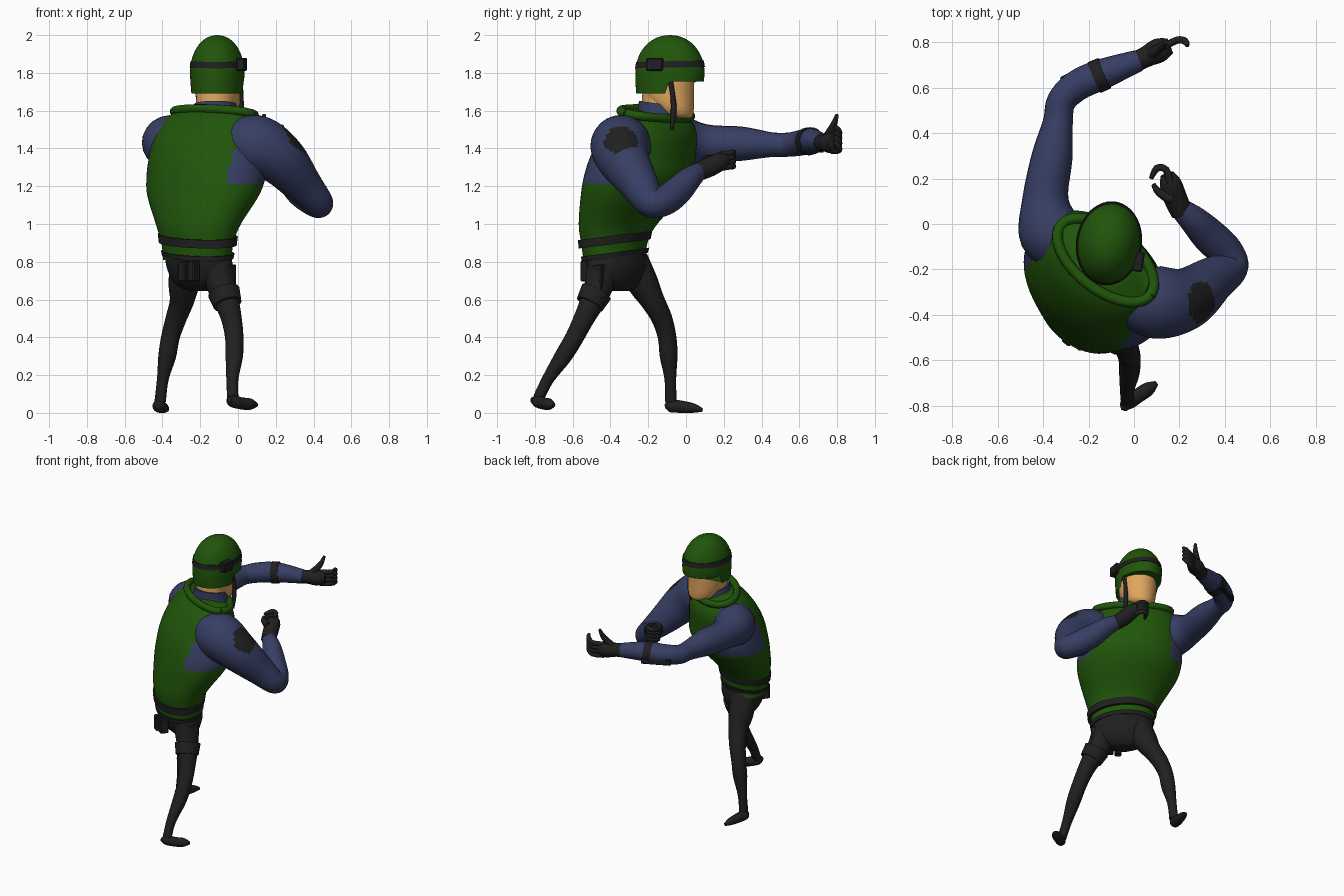
import bpy, bmesh, math
from mathutils import Vector, Matrix


def material(name, r, g, b):
    m = bpy.data.materials.new(name)
    m.diffuse_color = (r, g, b, 1)
    return m


GREEN = material("dark green", 0.015, 0.092, 0.003)
BLUE = material("navy cloth", 0.038, 0.048, 0.125)
BLACK = material("black gear", 0.014, 0.014, 0.014)
SKIN = material("skin", 0.74, 0.38, 0.11)
TORSO, HEAD = math.radians(-38), math.radians(-9)   # yaw of body and head


def finish(name, bm, mats, paint=None, angle=50):
    bmesh.ops.recalc_face_normals(bm, faces=bm.faces)
    if paint:
        for f in bm.faces:
            f.material_index = 1 if paint(f.calc_center_median()) else 0
    me = bpy.data.meshes.new(name)
    bm.to_mesh(me)
    bm.free()
    ob = bpy.data.objects.new(name, me)
    bpy.context.collection.objects.link(ob)
    for m in mats:
        me.materials.append(m)
    bpy.ops.object.select_all(action='DESELECT')
    ob.select_set(True)
    bpy.context.view_layer.objects.active = ob
    bpy.ops.object.shade_smooth_by_angle(angle=math.radians(angle))
    return ob


def spline(pts, sub):
    """Catmull-Rom through tuples of any length."""
    p = [pts[0]] + list(pts) + [pts[-1]]
    out = []
    for i in range(1, len(p) - 2):
        for k in range(sub):
            t = k / sub
            out.append([0.5 * (2 * b + (c - a) * t + (2 * a - 5 * b + 4 * c - d) * t * t
                               + (3 * b - a - 3 * c + d) * t ** 3)
                        for a, b, c, d in zip(p[i - 1], p[i], p[i + 1], p[i + 2])])
    return out + [list(pts[-1])]


def skin_rings(bm, rings):
    vs = [[bm.verts.new(v) for v in r] for r in rings]
    n = len(vs[0])
    for a, b in zip(vs, vs[1:]):
        for i in range(n):
            bm.faces.new((a[i], a[(i + 1) % n], b[(i + 1) % n], b[i]))
    bm.faces.new(vs[0])
    bm.faces.new(vs[-1])


def tube(name, pts, mats, sub=4, seg=20, paint=None):
    """Limb through (x, y, z, radius) points."""
    path = spline(pts, sub)
    c = [Vector(p[:3]) for p in path]
    rings, side = [], None
    for i, p in enumerate(path):
        t = (c[min(i + 1, len(c) - 1)] - c[max(i - 1, 0)]).normalized()
        side = t.orthogonal() if side is None else side - t * side.dot(t)
        side.normalize()
        up = t.cross(side)
        rings.append([c[i] + p[3] * (side * math.cos(a) + up * math.sin(a))
                      for a in (2 * math.pi * k / seg for k in range(seg))])
    bm = bmesh.new()
    skin_rings(bm, rings)
    return finish(name, bm, mats, paint)


def loft(name, rows, yaw, mats, sub=4, seg=48, tilt=0, paint=None, shape=None):
    """Stack of turned ellipses (z, cx, cy, half width, half depth)."""
    rings = []
    for z, cx, cy, a, b in spline(rows, sub):
        ring = []
        for k in range(seg):
            t = 2 * math.pi * k / seg
            u, f = a * math.cos(t), b * math.sin(t)
            x = u * math.cos(yaw) - f * math.sin(yaw)
            y = u * math.sin(yaw) + f * math.cos(yaw)
            zz = shape(z, f) if shape else z
            ring.append((cx + x, cy + y, zz + tilt * y))
        rings.append(ring)
    bm = bmesh.new()
    skin_rings(bm, rings)
    return finish(name, bm, mats, paint)


def box(name, loc, size, mat, yaw=0):
    bm = bmesh.new()
    m = Matrix.Translation(loc) @ Matrix.Rotation(yaw, 4, 'Z') @ Matrix.Diagonal((*size, 1))
    bmesh.ops.create_cube(bm, size=1, matrix=m)
    bmesh.ops.bevel(bm, geom=bm.edges[:], offset=min(size) * 0.15, segments=1, affect='EDGES')
    return finish(name, bm, [mat], angle=30)


# Vest, with the cloth showing at the armholes and a dipped neckline
def armhole(c):
    u = (c.x + 0.165) * math.cos(TORSO) + (c.y + 0.22) * math.sin(TORSO)
    return 1.22 < c.z < 1.57 and (u < -0.255 or u > 0.28)


def neckline(z, f):
    return z - max(0, z - 1.45) * 2.5 * max(f, 0)


loft("vest", [(0.81, -0.215, -0.375, 0.20, 0.145), (0.90, -0.215, -0.38, 0.212, 0.15),
              (1.0, -0.21, -0.36, 0.25, 0.178), (1.15, -0.185, -0.285, 0.328, 0.232),
              (1.25, -0.17, -0.25, 0.348, 0.25), (1.35, -0.17, -0.23, 0.335, 0.24),
              (1.45, -0.165, -0.2, 0.315, 0.218), (1.54, -0.15, -0.175, 0.28, 0.18),
              (1.60, -0.13, -0.16, 0.225, 0.13)], TORSO, [GREEN, BLUE], 5, 64,
     paint=armhole, shape=neckline)

# Raised vest collar
ring = []
for k in range(25):
    t = 2 * math.pi * k / 24
    u, f = 0.25 * math.cos(t), 0.13 * math.sin(t)
    ring.append((-0.125 + u * math.cos(TORSO) - f * math.sin(TORSO),
                 -0.16 + u * math.sin(TORSO) + f * math.cos(TORSO), 1.585 - 0.2 * f, 0.024))
tube("vest_collar", ring, [GREEN], 2, 10)

# Belts and hips
for name, z, h, g in (("upper_belt", 0.895, 0.045, 0.228), ("lower_belt", 0.825, 0.026, 0.209)):
    loft(name, [(z, -0.213, -0.378, g, g * 0.72), (z + h, -0.213, -0.375, g + 0.006, g * 0.72 + 0.006)],
         TORSO, [BLACK], 1, tilt=0.13)
loft("hips", [(0.645, -0.2, -0.35, 0.07, 0.05), (0.69, -0.2, -0.36, 0.16, 0.10),
              (0.77, -0.205, -0.365, 0.192, 0.135), (0.84, -0.21, -0.37, 0.195, 0.14)],
     TORSO, [BLACK])

# Legs: left one forward, right one trailing
tube("left_leg", [(-0.27, -0.285, 0.80, 0.09), (-0.287, -0.225, 0.68, 0.082), (-0.298, -0.175, 0.59, 0.064),
                  (-0.328, -0.128, 0.50, 0.055), (-0.358, -0.10, 0.40, 0.049), (-0.375, -0.092, 0.30, 0.047),
                  (-0.398, -0.083, 0.18, 0.031), (-0.412, -0.08, 0.06, 0.030)], [BLACK])
tube("right_leg", [(-0.12, -0.43, 0.80, 0.09), (-0.09, -0.46, 0.68, 0.078), (-0.06, -0.495, 0.59, 0.066),
                   (-0.035, -0.54, 0.50, 0.055), (-0.02, -0.59, 0.40, 0.049), (-0.02, -0.65, 0.30, 0.046),
                   (-0.03, -0.73, 0.18, 0.032), (-0.028, -0.78, 0.08, 0.030)], [BLACK])
tube("left_foot", [(-0.425, -0.11, 0.035, 0.012), (-0.42, -0.085, 0.037, 0.033), (-0.41, -0.03, 0.033, 0.033),
                   (-0.39, 0.04, 0.025, 0.025), (-0.375, 0.085, 0.015, 0.010)], [BLACK])
tube("right_foot", [(-0.045, -0.82, 0.07, 0.012), (-0.03, -0.79, 0.063, 0.032), (0.02, -0.755, 0.05, 0.032),
                    (0.065, -0.725, 0.046, 0.030), (0.10, -0.70, 0.042, 0.010)], [BLACK])

# Belt pouches and thigh holster
for i, x in enumerate((-0.285, -0.235)):
    box(f"belt_pouch_{i + 1}", (x, -0.505 - 0.02 * i, 0.75), (0.045, 0.06, 0.11), BLACK, TORSO)
tube("thigh_strap", [(-0.075, -0.475, 0.64, 0.086), (-0.055, -0.51, 0.575, 0.076)], [BLACK], 1)
box("holster", (-0.04, -0.465, 0.71), (0.03, 0.07, 0.15), BLACK, TORSO)


# Arms: left reaching forward, right bent with a shoulder patch
def patch(c):
    return (c - Vector((0.285, -0.345, 1.435))).length < 0.09


tube("left_arm", [(-0.29, -0.10, 1.42, 0.13), (-0.365, -0.03, 1.43, 0.146), (-0.39, 0.11, 1.425, 0.102),
                  (-0.36, 0.30, 1.425, 0.090), (-0.335, 0.45, 1.42, 0.066), (-0.32, 0.54, 1.42, 0.064),
                  (-0.25, 0.61, 1.43, 0.068), (-0.14, 0.66, 1.44, 0.067), (0.02, 0.72, 1.43, 0.048)],
     [BLUE], 5)
tube("right_arm", [(-0.01, -0.31, 1.41, 0.135), (0.10, -0.345, 1.415, 0.16), (0.225, -0.33, 1.34, 0.138),
                   (0.34, -0.25, 1.21, 0.104), (0.425, -0.19, 1.115, 0.078), (0.40, -0.12, 1.12, 0.078),
                   (0.33, -0.05, 1.17, 0.077), (0.26, 0.02, 1.24, 0.063), (0.20, 0.07, 1.28, 0.046)],
     [BLUE, BLACK], 8, 64, patch)
tube("forearm_band", [(-0.175, 0.645, 1.437, 0.074), (-0.13, 0.664, 1.44, 0.073)], [BLACK], 1)
box("forearm_pad", (-0.23, 0.675, 1.40), (0.20, 0.03, 0.045), BLACK, math.radians(25))

# Gloved hands
tube("left_palm", [(-0.01, 0.705, 1.43, 0.046), (0.05, 0.735, 1.43, 0.046), (0.11, 0.765, 1.43, 0.054),
                   (0.16, 0.785, 1.43, 0.035)], [BLACK])
tube("left_thumb", [(0.07, 0.745, 1.45, 0.028), (0.12, 0.78, 1.52, 0.019), (0.14, 0.80, 1.58, 0.009)], [BLACK], 3, 10)
tube("right_palm", [(0.21, 0.05, 1.27, 0.048), (0.18, 0.12, 1.30, 0.052), (0.16, 0.18, 1.33, 0.048),
                    (0.145, 0.22, 1.34, 0.030)], [BLACK])
tube("right_thumb", [(0.165, 0.11, 1.34, 0.026), (0.11, 0.14, 1.35, 0.018), (0.085, 0.175, 1.36, 0.010)], [BLACK], 3, 10)
for i in range(4):
    z, r = 1.385 + 0.028 * i, 0.016
    tube(f"left_finger_{i + 1}", [(0.12, 0.775, z, r), (0.19, 0.81, z + 0.005, r), (0.225, 0.805, z + 0.03, r),
                                  (0.235, 0.785, z + 0.05, 0.009)], [BLACK], 3, 10)
    z = 1.295 + 0.024 * i
    tube(f"right_finger_{i + 1}", [(0.16, 0.18, z, r), (0.14, 0.24, z + 0.01, r), (0.10, 0.245, z + 0.01, r),
                                   (0.075, 0.20, z, 0.010)], [BLACK], 3, 10)

# Neck, cloth collar and head
loft("neck", [(1.50, -0.125, -0.14, 0.10, 0.10), (1.72, -0.115, -0.12, 0.105, 0.11)], HEAD, [SKIN], 2)
loft("cloth_collar", [(1.50, -0.125, -0.15, 0.15, 0.13), (1.56, -0.125, -0.14, 0.125, 0.115),
                      (1.635, -0.12, -0.135, 0.112, 0.115)], HEAD, [BLUE], 3, tilt=-0.15)
loft("head", [(1.56, -0.092, -0.04, 0.055, 0.065), (1.58, -0.095, -0.05, 0.085, 0.088),
              (1.62, -0.10, -0.07, 0.107, 0.112), (1.68, -0.107, -0.09, 0.118, 0.133),
              (1.76, -0.11, -0.095, 0.12, 0.138), (1.85, -0.11, -0.095, 0.11, 0.13)], HEAD, [SKIN])


# Helmet: deep at the back, cut higher over the face
def brim(z, f):
    return max(z, 1.755) if f > 0.02 else z


dome = [(1.69, -0.11, -0.09, 0.136, 0.174), (1.755, -0.11, -0.087, 0.141, 0.182), (1.80, -0.11, -0.085, 0.143, 0.184)]
for k in range(1, 8):
    t = math.radians(k * 12.5)
    c = math.cos(t) ** 0.95
    dome.append((1.80 + 0.20 * math.sin(t), -0.11, -0.085, 0.143 * c, 0.184 * c))
loft("helmet", dome, HEAD, [GREEN], 3, shape=brim)
loft("helmet_band", [(1.828, -0.11, -0.085, 0.145, 0.186), (1.862, -0.11, -0.085, 0.141, 0.180)],
     HEAD, [BLACK], 1, tilt=0.02)
box("helmet_box", (0.02, -0.165, 1.845), (0.045, 0.09, 0.07), BLACK, HEAD)
tube("chin_strap", [(0.012, -0.085, 1.77, 0.014), (0.016, -0.07, 1.68, 0.013), (0.016, -0.065, 1.60, 0.016),
                    (0.012, -0.075, 1.50, 0.009)], [BLACK], 3, 10)
